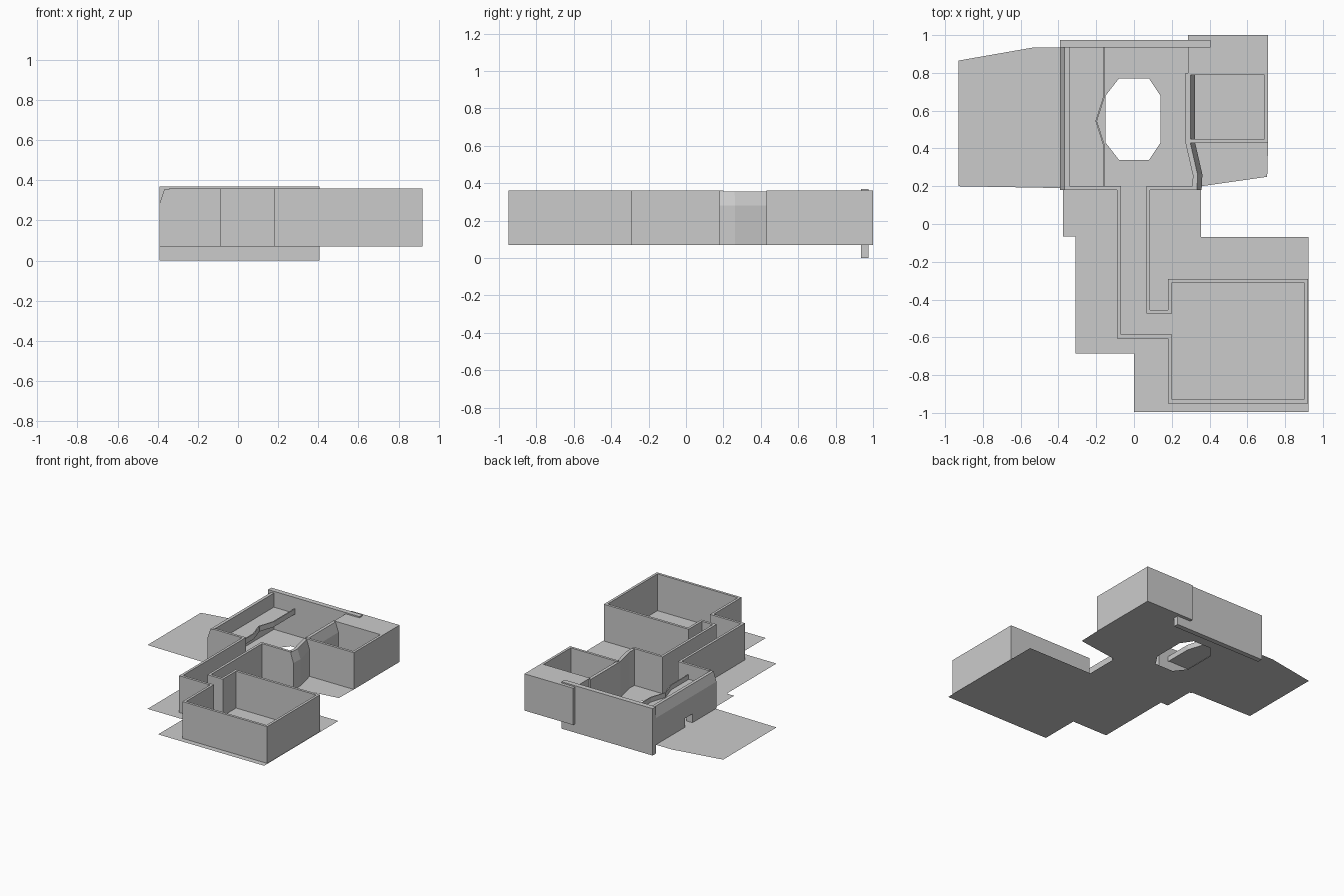
import bpy, bmesh
from mathutils import Vector

if "Cube" in bpy.data.objects:
    bpy.data.objects.remove(bpy.data.objects["Cube"])

FLOOR, TOP = 0.07, 0.36


def finish(bm, name):
    bmesh.ops.recalc_face_normals(bm, faces=bm.faces)
    mesh = bpy.data.meshes.new(name)
    bm.to_mesh(mesh)
    bm.free()
    ob = bpy.data.objects.new(name, mesh)
    bpy.context.collection.objects.link(ob)
    return ob


def sweep(name, path, profile):
    """Sweep a closed (offset to the left, z) profile along a mitred path."""
    bm = bmesh.new()
    pts = [Vector(p) for p in path]
    dirs = [(b - a).normalized() for a, b in zip(pts, pts[1:])]
    rings = []
    for i, p in enumerate(pts):
        a, b = dirs[max(i - 1, 0)], dirs[min(i, len(dirs) - 1)]
        na, nb = Vector((-a.y, a.x)), Vector((-b.y, b.x))
        mitre = (na + nb) / (1 + na.dot(nb))
        rings.append([bm.verts.new((*(p + mitre * d), z)) for d, z in profile])
    n = len(profile)
    for r, s in zip(rings, rings[1:]):
        for j in range(n):
            k = (j + 1) % n
            bm.faces.new((r[j], r[k], s[k], s[j]))
    bm.faces.new(rings[0])
    bm.faces.new(rings[-1])
    return finish(bm, name)


def box(name, x0, x1, y0, y1, z0, z1):
    bm = bmesh.new()
    bmesh.ops.create_cube(bm, size=1)
    for v in bm.verts:
        v.co = ((x0 + x1) / 2 + v.co.x * (x1 - x0),
                (y0 + y1) / 2 + v.co.y * (y1 - y0),
                (z0 + z1) / 2 + v.co.z * (z1 - z0))
    return finish(bm, name)


def sheet(name, z, *loops):
    """Flat sheet from an outline and optional hole outlines."""
    bm = bmesh.new()
    for loop in loops:
        vs = [bm.verts.new((x, y, z)) for x, y in loop]
        for a, b in zip(vs, vs[1:] + vs[:1]):
            bm.edges.new((a, b))
    bmesh.ops.triangle_fill(bm, edges=bm.edges[:], use_beauty=True,
                            use_dissolve=False, normal=(0, 0, 1))
    return finish(bm, name)


def rect(w, z0, z1):
    return [(-w / 2, z0), (-w / 2, z1), (w / 2, z1), (w / 2, z0)]


# Floor with the octagonal pit opening
outline = [(-.93, .865), (-.53, .935), (.285, .935), (.285, 1), (.71, 1), (.71, .43),
           (.705, .25), (.355, .2), (.355, -.07), (.925, -.07), (.925, -.995),
           (0, -.995), (0, -.685), (-.31, -.685), (-.31, -.065), (-.375, -.065),
           (-.375, .19), (-.93, .2)]
pit = [(-.15, .43), (-.08, .34), (.08, .34), (.14, .43),
       (.14, .68), (.08, .77), (-.08, .77), (-.15, .68)]
sheet("floor", FLOOR, outline, pit)

# Corridor and large front room: one continuous thin wall
sweep("corridor_and_front_room_wall",
      [(-.345, .19), (-.08, .19), (-.08, -.595), (.19, -.595), (.19, -.94), (.91, -.94),
       (.91, -.30), (.19, -.30), (.19, -.465), (.075, -.465), (.075, .19), (.33, .19)],
      rect(.02, FLOOR, TOP))

# Hall side walls, chamfered on the outside
chamfered = [(-.025, FLOOR), (-.025, .28), (0, .355), (.025, .355), (.025, FLOOR)]
left_wall = sweep("hall_left_wall", [(-.367, .94), (-.367, .18)], chamfered)
sweep("hall_right_wall", [(.333, .18), (.337, .26), (.298, .43), (.298, .80)], chamfered)

# Small doorway low in the left wall
cutter = box("doorway_cutter", -.45, -.30, .48, .57, .05, .14)
cutter.hide_render = True
cutter.hide_set(True)
cut = left_wall.modifiers.new("doorway", 'BOOLEAN')
cut.operation = 'DIFFERENCE'
cut.object = cutter

# Back wall reaching down to the ground
box("hall_back_wall", -.392, .405, .935, .975, 0, .37)

# Right room: thin front and side walls, thick back block
sweep("right_room_wall", [(.285, .44), (.70, .44), (.70, .80)], rect(.02, FLOOR, TOP))
box("right_room_back_block", .285, .71, .79, 1.0, FLOOR, TOP)

# Balcony along the left wall with a kinked parapet
edge = [(-.16, .195), (-.16, .42), (-.20, .545), (-.16, .67), (-.16, .94)]
sheet("balcony_floor", .245, edge + [(-.35, .94), (-.35, .195)])
sweep("balcony_parapet", edge, rect(.008, .24, .282))
